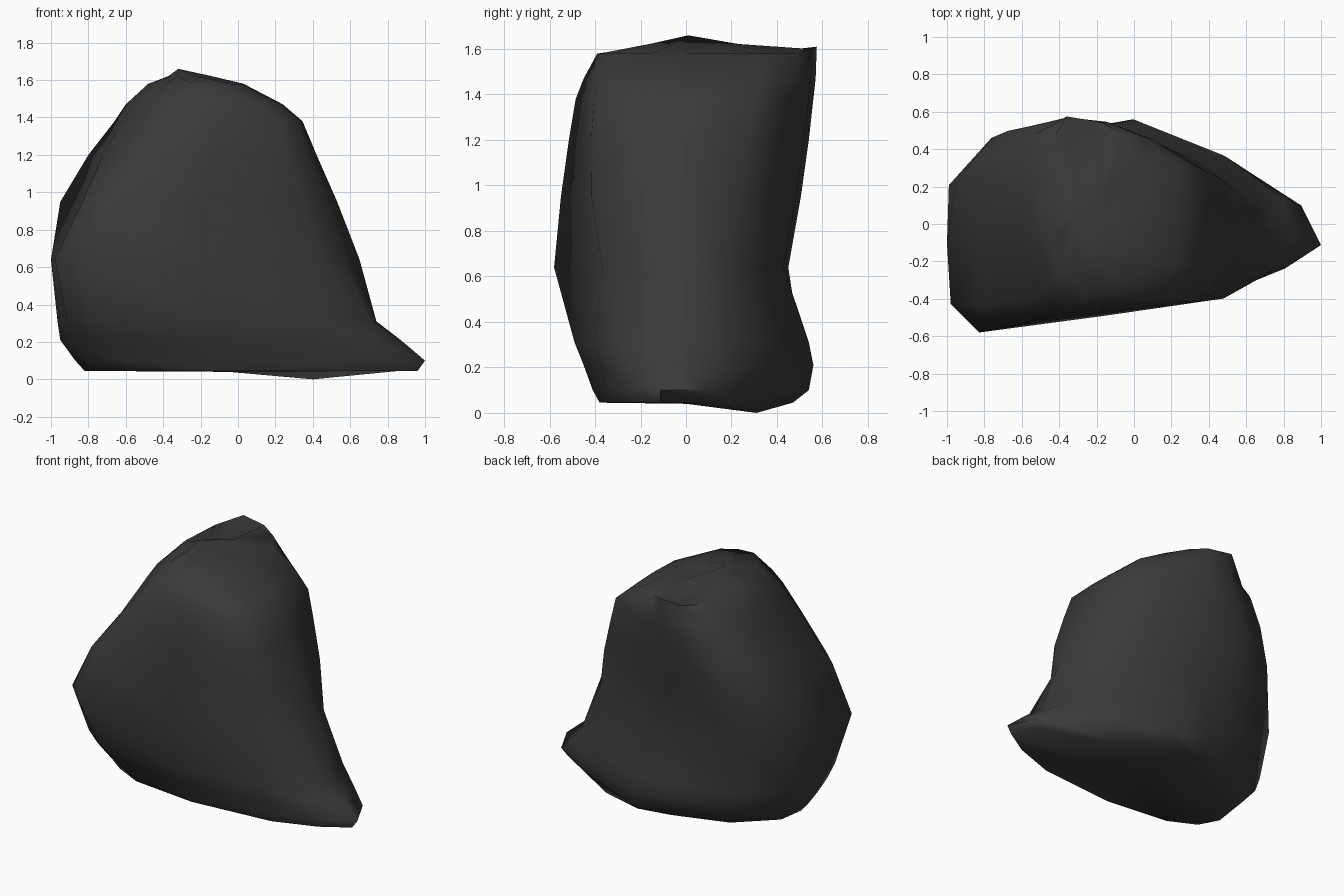
import bpy, bmesh
from mathutils import Vector

old = bpy.data.objects.get("Cube")
if old:
    bpy.data.objects.remove(old)

# Plan outlines, starting at the pointed toe and passing the front first, in hundredths
FOOT = [(100, -12), (80, -25), (48, -37), (-15, -43), (-66, -37), (-87, -26), (-95, -10),
        (-92, 11), (-66, 37), (-25, 51), (0, 56), (58, 30), (89, 10)]
LEDGE = [(74, -6), (72, -24), (48, -38), (-15, -47), (-74, -45), (-91, -32), (-96, -8),
         (-96, 15), (-68, 40), (-27, 50), (0, 54), (48, 37), (69, 18)]
BELLY = [(64, 0), (57, -16), (42, -36), (-20, -47), (-82, -57), (-97, -42), (-99, -10),
         (-98, 21), (-72, 40), (-32, 45), (0, 43), (31, 35), (53, 18)]
SHOULDER = [(34, 0), (33, -24), (22, -40), (-10, -44), (-41, -48), (-50, -38), (-62, -10),
            (-66, 26), (-57, 52), (-35, 56), (-13, 54), (10, 45), (32, 31)]
CROWN = [(3, 0), (2, -15), (-4, -32), (-14, -38), (-25, -39), (-38, -24), (-45, -6),
         (-48, 10), (-46, 40), (-36, 57), (-18, 54), (-7, 48), (2, 34)]
PLANS = [[Vector(p) / 100 for p in plan] for plan in (FOOT, LEDGE, BELLY, SHOULDER, CROWN)]

# Height, blend between plans, then the limits: left edge, right edge, front, back
LEVELS = [
    (.045, 0, -.82, .96, -.38, .47),
    (.1, 0, -.87, 1, -.41, .54),
    (.21, .45, -.95, .87, -.45, .56),
    (.31, 1, -.965, .74, -.49, .54),
    (.64, 2, -1, .65, -.58, .45),
    (.95, 2.6, -.95, .53, -.55, .505),
    (1.2, 2.87, -.8, .42, -.515, .54),
    (1.38, 3, -.66, .345, -.485, .56),
    (1.47, 3.4, -.6, .24, -.45, .57),
    (1.58, 4, -.48, .03, -.39, .575),
]


def fit(value, values, low, high):
    """Rescale one coordinate so the whole outline spans low to high."""
    return low + (value - min(values)) / (max(values) - min(values)) * (high - low)


def outline(blend, left, right, front, back):
    """Blend two neighbouring plans and fit the result to its limits."""
    index = min(int(blend), len(PLANS) - 2)
    points = [a.lerp(b, blend - index) for a, b in zip(PLANS[index], PLANS[index + 1])]
    xs = [p.x for p in points]
    ys = [p.y for p in points]
    return [(fit(p.x, xs, left, right), fit(p.y, ys, front, back)) for p in points]


def bridge(bm, lower, upper):
    """Join two rings with quads."""
    count = len(lower)
    for i in range(count):
        j = (i + 1) % count
        bm.faces.new((lower[i], upper[i], upper[j], lower[j]))


def fan(bm, ring, centre):
    """Close a ring with triangles around one point."""
    tip = bm.verts.new(centre)
    for a, b in zip(ring, ring[1:] + ring[:1]):
        bm.faces.new((a, b, tip))


# Body skin, lofted from the floor to the crown
bm = bmesh.new()
rings = []
for height, blend, *limits in LEVELS:
    rings.append([bm.verts.new((x, y, height)) for x, y in outline(blend, *limits)])

# Gathered top: a smaller ring with alternating pleats
pinch = Vector((-.28, .02, 1.61))
gather = []
for i, vert in enumerate(rings[-1]):
    point = vert.co.lerp(pinch, .55)
    point.z = pinch.z + (.012 if i % 2 else -.012)
    gather.append(bm.verts.new(point))
rings.append(gather)
for lower, upper in zip(rings, rings[1:]):
    bridge(bm, lower, upper)
fan(bm, rings[-1], (-.32, .01, 1.66))
fan(bm, rings[0], (-.05, 0, .04))

# Sagging low corner
rings[0][11].co = (.4, .31, 0)

# Raised back lip with a valley in front of it
rings[9][9].co.z = 1.61
rings[9][10].co.z = 1.6
for vert in gather[8:11]:
    vert.co.z = 1.575

# Sunken fold on the side
rings[5][6].co.x += .1
rings[6][6].co.x += .04

bmesh.ops.recalc_face_normals(bm, faces=bm.faces)
mesh = bpy.data.meshes.new("sack_body")
bm.to_mesh(mesh)
bm.free()
sack = bpy.data.objects.new("sack_body", mesh)
bpy.context.collection.objects.link(sack)

# Dark charcoal skin
skin = bpy.data.materials.new("dark_charcoal")
skin.use_nodes = True
colour = (.043, .043, .043, 1)
skin.diffuse_color = colour
skin.node_tree.nodes["Principled BSDF"].inputs["Base Color"].default_value = colour
mesh.materials.append(skin)

# Soft shading with the sharp creases kept
bpy.ops.object.select_all(action="DESELECT")
sack.select_set(True)
bpy.context.view_layer.objects.active = sack
bpy.ops.object.shade_smooth_by_angle(angle=1)
